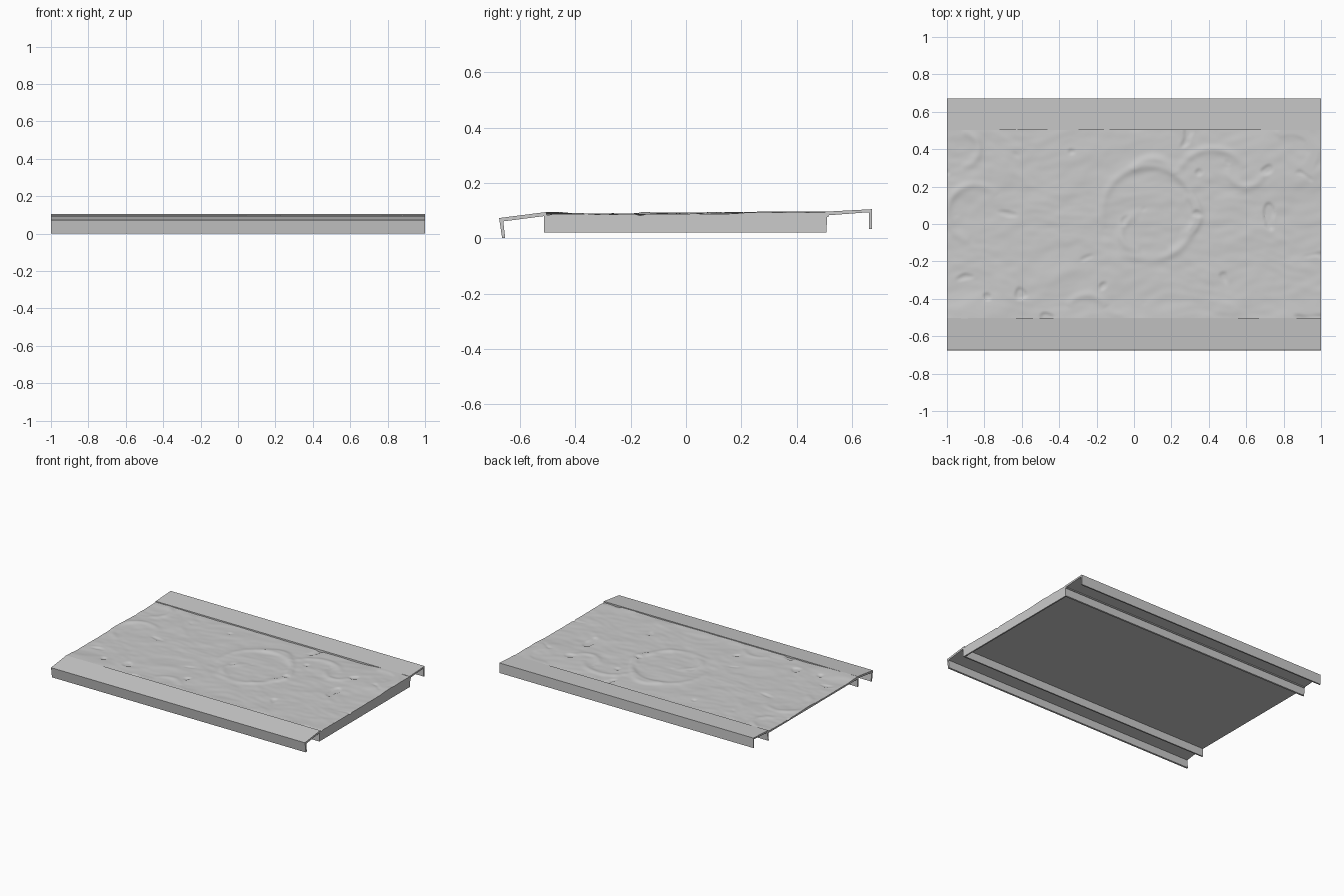
import bpy
import bmesh
import math
from mathutils import Vector, noise

if "Cube" in bpy.data.objects:
    bpy.data.objects.remove(bpy.data.objects["Cube"], do_unlink=True)

# One plain grey for the whole panel
grey = bpy.data.materials.new("plain grey")
grey.use_nodes = True
grey.diffuse_color = (0.6, 0.6, 0.6, 1)
grey.node_tree.nodes["Principled BSDF"].inputs["Base Color"].default_value = (0.6, 0.6, 0.6, 1)


def finish(bm, name):
    bmesh.ops.recalc_face_normals(bm, faces=bm.faces)
    mesh = bpy.data.meshes.new(name)
    bm.to_mesh(mesh)
    bm.free()
    mesh.materials.append(grey)
    obj = bpy.data.objects.new(name, mesh)
    bpy.context.collection.objects.link(obj)
    return obj


def rail(name, profile):
    """Sweep a closed (y, z) profile along the full length."""
    bm = bmesh.new()
    face = bm.faces.new([bm.verts.new((-1, y, z)) for y, z in profile])
    side = bmesh.ops.extrude_face_region(bm, geom=[face])["geom"]
    bmesh.ops.translate(bm, vec=(2, 0, 0),
                        verts=[v for v in side if isinstance(v, bmesh.types.BMVert)])
    return finish(bm, name)


# Sloping rims with a folded outer lip and a hanging inner rib
rail("front_rim", [(-0.503, 0.095), (-0.675, 0.073), (-0.664, 0.0), (-0.653, 0.002),
                   (-0.660, 0.061), (-0.513, 0.080), (-0.513, 0.02), (-0.503, 0.02)])
rail("back_rim", [(0.503, 0.096), (0.671, 0.105), (0.671, 0.034), (0.661, 0.034),
                  (0.661, 0.094), (0.515, 0.083), (0.515, 0.076), (0.510, 0.076),
                  (0.507, 0.024), (0.497, 0.022)])

# Carved curls: centre x, centre y, radius, start and end angle in degrees
CURLS = [(0.08, 0.06, 0.25, -130, 200), (0.10, 0.22, 0.13, 20, 150),
         (0.42, 0.20, 0.20, 30, 160), (0.60, 0.30, 0.10, 180, 350),
         (0.84, 0.38, 0.12, -60, 130), (-0.85, 0.06, 0.15, 40, 260),
         (-0.92, 0.40, 0.09, -90, 90), (-0.25, -0.50, 0.12, 30, 150),
         (0.25, 0.05, 0.10, -90, 80), (0.02, -0.05, 0.09, 90, 280)]


def curl_height(x, y):
    total = 0
    for cx, cy, r, a0, a1 in CURLS:
        dx, dy = x - cx, y - cy
        angle = (math.degrees(math.atan2(dy, dx)) - a0) % 360
        span = a1 - a0
        if angle < span:
            fade = math.sin(math.pi * angle / span) ** 0.5
            total += fade * math.exp(-((math.hypot(dx, dy) - r) / 0.022) ** 2)
    return min(total, 1.2)


def step(a, b, t):
    t = max(0, min(1, (t - a) / (b - a)))
    return t * t * (3 - 2 * t)


def relief_height(x, y):
    warp = 0.05 * noise.noise(Vector((x * 3, y * 3, 7)))
    p = Vector((x * 5 + warp * 8, y * 9 + warp * 10, 0))
    h = 0.0875 + 0.0035 * noise.noise(p) + 0.0015 * noise.noise(p * 2.7)
    # Scattered small chips
    chip = noise.noise(Vector((x * 9, y * 9, 20)))
    h -= 0.006 * step(0.48, 0.62, chip)
    h += 0.006 * curl_height(x, y)
    # Level areas that meet the rims
    h += 0.006 * step(0.6, 0.8, x) * step(0.1, 0.25, y)
    h += 0.005 * step(0.6, 0.75, -x) * step(0.35, 0.48, -y)
    return min(h, 0.096)


# Carved panel with a flat underside
bm = bmesh.new()
bmesh.ops.create_grid(bm, x_segments=220, y_segments=120, size=1)
for v in bm.verts:
    v.co.y *= 0.504
    v.co.z = relief_height(v.co.x, v.co.y)
border = [e for e in bm.edges if e.is_boundary]
skirt = bmesh.ops.extrude_edge_only(bm, edges=border)["geom"]
for v in skirt:
    if isinstance(v, bmesh.types.BMVert):
        v.co.z = 0.076
bmesh.ops.holes_fill(bm, edges=[e for e in bm.edges if e.is_boundary], sides=0)
panel = finish(bm, "carved_panel")
bpy.ops.object.select_all(action='DESELECT')
panel.select_set(True)
bpy.context.view_layer.objects.active = panel
bpy.ops.object.shade_smooth_by_angle(angle=math.radians(30))

# End wall closing one short side
bm = bmesh.new()
bmesh.ops.create_cube(bm, size=1)
bmesh.ops.scale(bm, vec=(0.01, 1.015, 0.058), verts=bm.verts)
bmesh.ops.translate(bm, vec=(0.995, 0, 0.049), verts=bm.verts)
finish(bm, "end_wall")
